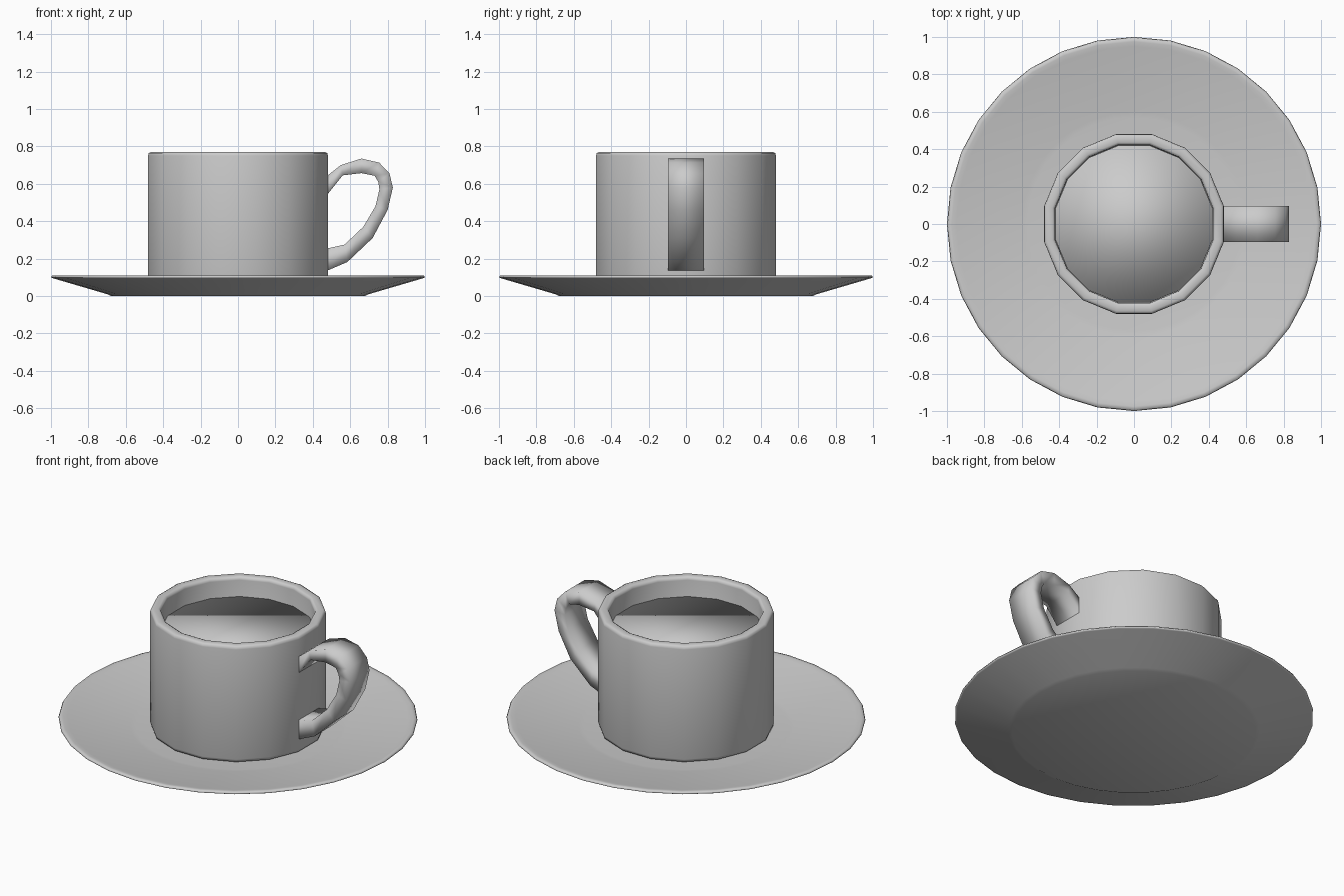
import bpy, bmesh, math

if "Cube" in bpy.data.objects:
    bpy.data.objects.remove(bpy.data.objects["Cube"])


def finish(name, bm):
    bmesh.ops.recalc_face_normals(bm, faces=bm.faces)
    mesh = bpy.data.meshes.new(name)
    bm.to_mesh(mesh)
    bm.free()
    for p in mesh.polygons:
        p.use_smooth = True
    obj = bpy.data.objects.new(name, mesh)
    bpy.context.collection.objects.link(obj)
    return obj


def lathe(name, profile, sides, offset=0.0):
    """Spin a (radius, z) profile; the first and last rings are capped."""
    bm = bmesh.new()
    rings = []
    for r, z in profile:
        angles = [2 * math.pi * (i + offset) / sides for i in range(sides)]
        rings.append([bm.verts.new((r * math.cos(a), r * math.sin(a), z)) for a in angles])
    for a, b in zip(rings, rings[1:]):
        for i in range(sides):
            j = (i + 1) % sides
            bm.faces.new((a[i], a[j], b[j], b[i]))
    bm.faces.new(rings[0])
    bm.faces.new(rings[-1])
    return finish(name, bm)


# Saucer: shallow dish with a thin rounded rim
lathe("saucer", [(0.68, 0.0), (0.70, 0.01), (0.99, 0.095), (1.0, 0.10),
                 (0.995, 0.109), (0.975, 0.11), (0.95, 0.104),
                 (0.60, 0.054), (0.57, 0.05)], 32)

# Cup: sixteen-sided wall with softened rim and foot
lathe("cup", [(0.46, 0.05), (0.485, 0.058), (0.49, 0.075), (0.49, 0.75),
              (0.487, 0.764), (0.475, 0.77), (0.445, 0.77), (0.433, 0.764),
              (0.43, 0.75), (0.43, 0.12), (0.40, 0.09)], 16, 0.5)

# Drink: filled plug inside the cup
lathe("drink", [(0.428, 0.10), (0.428, 0.65)], 16, 0.5)

# Handle: rectangular section swept through outer/inner outline pairs (x, z)
outer = [(0.47, 0.63), (0.48, 0.645), (0.55, 0.70), (0.66, 0.735), (0.755, 0.713),
         (0.81, 0.655), (0.828, 0.58), (0.80, 0.46), (0.72, 0.31), (0.585, 0.182),
         (0.48, 0.137), (0.47, 0.133)]
inner = [(0.47, 0.53), (0.48, 0.545), (0.56, 0.645), (0.66, 0.657), (0.73, 0.643),
         (0.75, 0.61), (0.756, 0.57), (0.735, 0.48), (0.67, 0.37), (0.57, 0.275),
         (0.48, 0.255), (0.47, 0.253)]
W = 0.095
bm = bmesh.new()
sections = [[bm.verts.new(c) for c in ((ox, -W, oz), (ox, W, oz), (ix, W, iz), (ix, -W, iz))]
            for (ox, oz), (ix, iz) in zip(outer, inner)]
for a, b in zip(sections, sections[1:]):
    for i in range(4):
        j = (i + 1) % 4
        bm.faces.new((a[i], a[j], b[j], b[i]))
bm.faces.new(sections[0])
bm.faces.new(sections[-1])
finish("handle", bm)
